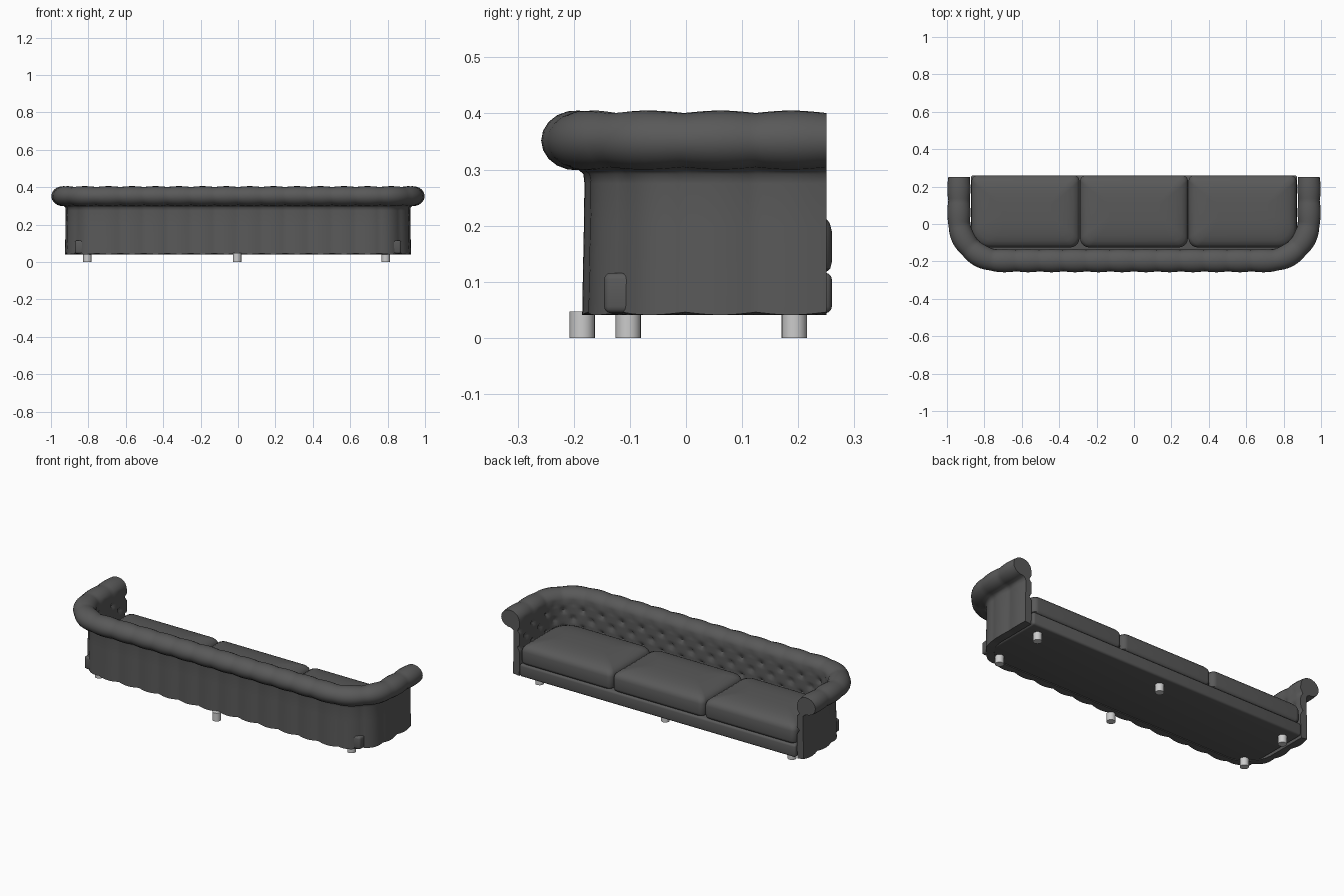
import bpy, bmesh
from math import sin, cos, pi, radians

cube = bpy.data.objects.get("Cube")
if cube:
    bpy.data.objects.remove(cube, do_unlink=True)


def material(name, grey):
    m = bpy.data.materials.new(name)
    m.use_nodes = True
    colour = (grey, grey, grey, 1)
    m.diffuse_color = colour
    m.node_tree.nodes["Principled BSDF"].inputs["Base Color"].default_value = colour
    return m


LEATHER = material("dark_grey_leather", 0.1)
METAL = material("light_grey_metal", 0.6)


def finish(bm, name, mat, angle=40):
    bmesh.ops.recalc_face_normals(bm, faces=bm.faces)
    me = bpy.data.meshes.new(name)
    bm.to_mesh(me)
    bm.free()
    ob = bpy.data.objects.new(name, me)
    bpy.context.collection.objects.link(ob)
    me.materials.append(mat)
    bpy.ops.object.select_all(action='DESELECT')
    ob.select_set(True)
    bpy.context.view_layer.objects.active = ob
    bpy.ops.object.shade_smooth_by_angle(angle=radians(angle))
    return ob


def skin(bm, rings, closed=True):
    """Bridge neighbouring vertex rings with quads and cap both ends."""
    for a, b in zip(rings, rings[1:]):
        for i in range(len(a)):
            j = (i + 1) % len(a)
            bm.faces.new((a[i], a[j], b[j], b[i]))
    bm.faces.new(rings[0])
    bm.faces.new(rings[-1])


# Wall path: arm, round corner, long back, round corner, arm
HALF_X, BACK_Y, FRONT_Y, R = 0.917, -0.177, 0.25, 0.2
ARM = FRONT_Y - (BACK_Y + R)
ARC = R * pi / 2
BACK = 2 * (HALF_X - R)
TOTAL = 2 * (ARM + ARC) + BACK
PUFFS = 20
PITCH = TOTAL / PUFFS


def wall_path(s):
    """Point on the wall line and its outward direction at length s."""
    if s > TOTAL / 2:
        x, y, nx, ny = wall_path(TOTAL - s)
        return -x, y, -nx, ny
    cx, cy = HALF_X - R, BACK_Y + R
    if s < ARM:
        return HALF_X, FRONT_Y - s, 1, 0
    if s < ARM + ARC:
        a = (s - ARM) / R
        return cx + R * cos(a), cy - R * sin(a), cos(a), -sin(a)
    return cx - (s - ARM - ARC), BACK_Y, 0, -1


# Cross-section: (outward offset, height, kind)
section = [(0.003, 0.041, "wall"), (0.002, 0.1, "wall"), (0, 0.2, "wall"),
           (-0.001, 0.275, "wall"), (0.001, 0.292, "wall")]
for k in range(15):
    a = radians(-95 + k * 19)
    section.append((0.019 + 0.057 * cos(a), 0.352 + 0.049 * sin(a), "roll"))
for k in range(17):
    section.append((-0.037, 0.337 - k * 0.0135, "tuft"))
section.append((-0.037, 0.041, "plain"))


def shell():
    bm = bmesh.new()
    rings = []
    steps = PUFFS * 10
    for n in range(steps + 1):
        s = TOTAL * n / steps
        x, y, nx, ny = wall_path(s)
        puff = abs(sin(pi * s / PITCH))
        ring = []
        for d, z, kind in section:
            if kind == "wall":
                d += 0.007 * puff - 0.002
                if z < 0.05:
                    z += 0.005 * (1 - puff)
            elif kind == "roll":
                grow = 1 + 0.09 * puff
                d = 0.019 + (d - 0.019) * grow
                z = 0.352 + (z - 0.352) * grow
            elif kind == "tuft":
                c = cos(2 * pi * s / PITCH) * cos(2 * pi * (z - 0.3) / 0.1)
                d += 0.016 * max(0, c) ** 3 - 0.004
            ring.append(bm.verts.new((x + nx * d, y + ny * d, z)))
        rings.append(ring)
    skin(bm, rings)
    return finish(bm, "tufted_back_and_arms", LEATHER, 50)


shell()


def box(name, x, y0, y1, z0, z1, bevel):
    bm = bmesh.new()
    bmesh.ops.create_cube(bm, size=1)
    for v in bm.verts:
        v.co = (v.co.x * 2 * x, (y0 + y1) / 2 + v.co.y * (y1 - y0),
                (z0 + z1) / 2 + v.co.z * (z1 - z0))
    bmesh.ops.bevel(bm, geom=bm.edges[:], offset=bevel, segments=3,
                    profile=0.5, affect='EDGES')
    return finish(bm, name, LEATHER)


box("seat_base", 0.872, -0.146, 0.26, 0.044, 0.116, 0.012)


# Seat cushions: rounded outline stacked in rings, domed on top
def cushion(name, cx, left_back, right_back):
    w, y0, y1 = 0.288, -0.125, 0.26
    corners = [(1, y1, 0.03, 0), (-1, y1, 0.03, 90),
               (-1, y0, left_back, 180), (1, y0, right_back, 270)]
    outline = []
    for sx, y, r, start in corners:
        sy = 1 if y > 0 else -1
        for k in range(9):
            a = radians(start + k * 11.25)
            outline.append((sx * (w - r) + r * cos(a), y - sy * r + r * sin(a)))
    my = (y0 + y1) / 2
    layers = [(0.012, 0.116), (0.003, 0.123), (0, 0.135), (0, 0.19),
              (0.004, 0.205), (0.014, 0.217), (0.034, 0.228),
              (0.065, 0.236), (0.105, 0.241), (0.15, 0.243)]
    bm = bmesh.new()
    rings = []
    for inset, z in layers:
        fx, fy = 1 - inset / w, 1 - inset / (y1 - my)
        rings.append([bm.verts.new((cx + x * fx, my + (y - my) * fy, z))
                      for x, y in outline])
    skin(bm, rings)
    return finish(bm, name, LEATHER)


cushion("right_cushion", -0.58, 0.1, 0.05)
cushion("middle_cushion", 0, 0.05, 0.05)
cushion("left_cushion", 0.58, 0.05, 0.1)


# Legs: short round posts
def leg(name, x, y):
    bm = bmesh.new()
    bmesh.ops.create_cone(bm, cap_ends=True, segments=24, radius1=0.0225,
                          radius2=0.0225, depth=0.047)
    bmesh.ops.translate(bm, verts=bm.verts, vec=(x, y, 0.0235))
    return finish(bm, name, METAL)


for side, x in (("right", -0.805), ("middle", -0.005), ("left", 0.79)):
    leg("front_leg_" + side, x, 0.193)
    leg("back_leg_" + side, x, -0.185 if side == "middle" else -0.103)
